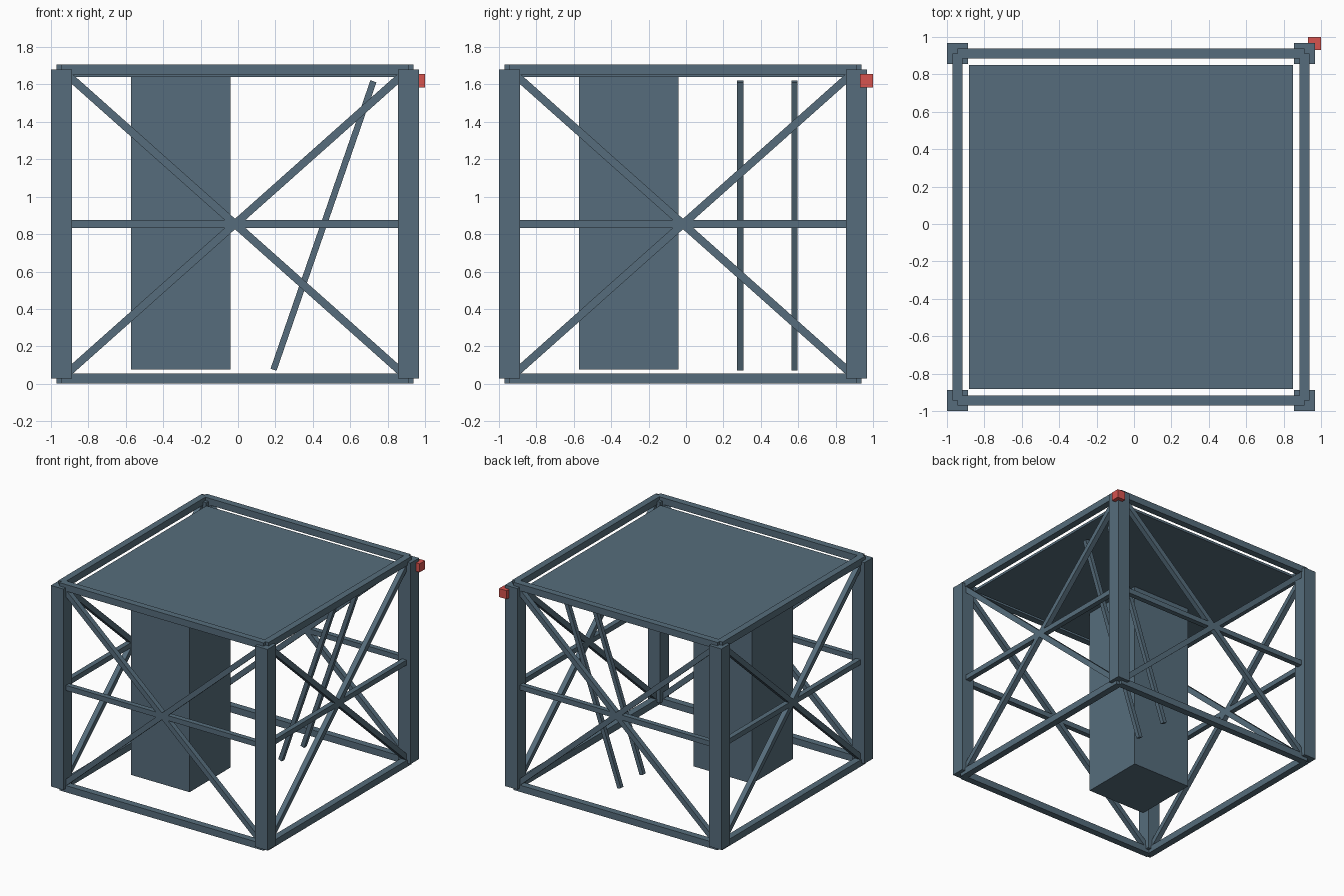
import bpy
from mathutils import Vector, Matrix

cube = bpy.data.objects.get("Cube")
if cube:
    bpy.data.objects.remove(cube, do_unlink=True)


def material(name, rgb):
    mat = bpy.data.materials.new(name)
    mat.use_nodes = True
    mat.diffuse_color = (*rgb, 1)
    mat.node_tree.nodes["Principled BSDF"].inputs["Base Color"].default_value = (*rgb, 1)
    return mat


slate = material("slate_blue", (0.093, 0.152, 0.2))
red = material("marker_red", (0.67, 0.087, 0.078))


def box(name, center, size, mat=slate):
    bpy.ops.mesh.primitive_cube_add(size=1, location=center)
    ob = bpy.context.object
    ob.name = name
    ob.scale = size
    bpy.ops.object.transform_apply(location=False, rotation=False, scale=True)
    ob.data.materials.append(mat)
    return ob


def bar(name, start, end, width, normal):
    """Square bar between two points, with one side square to normal."""
    start, end = Vector(start), Vector(end)
    along = (end - start).normalized()
    normal = Vector(normal)
    ob = box(name, (0, 0, 0), (width, width, (end - start).length))
    turn = Matrix((along.cross(normal), normal, along)).transposed()
    ob.matrix_world = Matrix.Translation((start + end) / 2) @ turn.to_4x4()
    return ob


MID = -0.016          # centre of the frame in x and y
HALF = 0.928          # centre to post axis
LOW, HIGH = 0.028, 1.68
POST, RAIL, BRACE, ROD = 0.112, 0.055, 0.042, 0.034
lo, hi = MID - HALF, MID + HALF
middle = (LOW + HIGH) / 2

# Corner posts
for sx, px in (("right", lo), ("left", hi)):
    for sy, py in (("front", lo), ("back", hi)):
        box(f"{sy}_{sx}_post", (px, py, middle), (POST, POST, HIGH - LOW))

# Rails and cross braces on each side
corners = {
    "front": ((lo, lo), (hi, lo), (0, 1, 0)),
    "back": ((lo, hi), (hi, hi), (0, 1, 0)),
    "right": ((lo, lo), (lo, hi), (1, 0, 0)),
    "left": ((hi, lo), (hi, hi), (1, 0, 0)),
}
for side, (a, b, normal) in corners.items():
    for part, z0, z1, width in (
        ("bottom_rail", LOW, LOW, RAIL),
        ("top_rail", HIGH, HIGH, RAIL),
        ("middle_rail", middle, middle, BRACE),
        ("rising_brace", LOW, HIGH, BRACE),
        ("falling_brace", HIGH, LOW, BRACE),
    ):
        bar(f"{side}_{part}", (*a, z0), (*b, z1), width, normal)

# Roof panel and the tall cabinet hanging under it
box("roof_panel", (MID, MID, 1.65), (1.73, 1.73, 0.02))
box("cabinet", (-0.306, -0.306, 0.858), (0.534, 0.534, 1.566))

# Leaning rods
for i, y in enumerate((0.291, 0.58)):
    bar(f"leaning_rod_{i + 1}", (0.19, y, 0.075), (0.724, y, 1.617), ROD, (0, 1, 0))

# Marker block on the back left post
box("marker_block", (0.965, 0.965, 1.62), (0.07, 0.07, 0.07), red)
